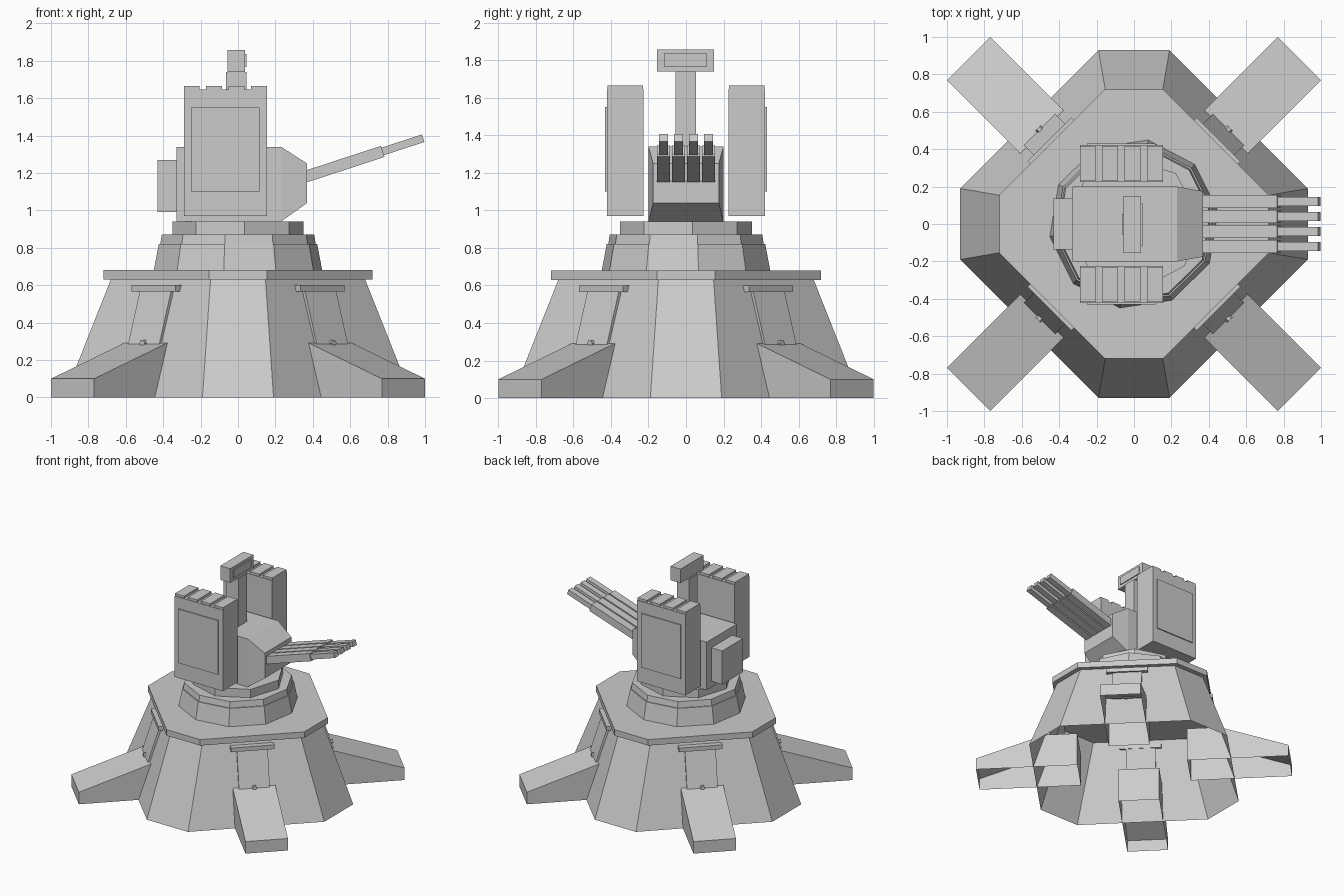
import bpy, bmesh
from math import sin, cos, pi, radians
from mathutils import Matrix, Vector

cube = bpy.data.objects.get("Cube")
if cube:
    bpy.data.objects.remove(cube, do_unlink=True)

# Single plain grey for the whole model
GREY = (0.6, 0.6, 0.6, 1.0)
grey = bpy.data.materials.new("plain_grey")
grey.use_nodes = True
grey.diffuse_color = GREY
bsdf = next(n for n in grey.node_tree.nodes if n.type == 'BSDF_PRINCIPLED')
bsdf.inputs["Base Color"].default_value = GREY


def loft(name, rings, turn=0.0, open_base=False):
    """Skin a list of equal-length rings and cap both ends."""
    bm = bmesh.new()
    loops = [[bm.verts.new(p) for p in ring] for ring in rings]
    n = len(loops[0])
    for a, b in zip(loops, loops[1:]):
        for i in range(n):
            j = (i + 1) % n
            bm.faces.new((a[i], a[j], b[j], b[i]))
    bm.faces.new(loops[0])
    bm.faces.new(loops[-1])
    bmesh.ops.recalc_face_normals(bm, faces=bm.faces)
    if open_base:
        floor = [f for f in bm.faces if all(v.co.z < 0.001 for v in f.verts)]
        bmesh.ops.delete(bm, geom=floor, context='FACES')
    bm.transform(Matrix.Rotation(turn, 4, 'Z'))
    mesh = bpy.data.meshes.new(name)
    bm.to_mesh(mesh)
    bm.free()
    mesh.materials.append(grey)
    obj = bpy.data.objects.new(name, mesh)
    bpy.context.collection.objects.link(obj)
    return obj


def rect_x(x, hy, z0, z1):
    return [(x, -hy, z0), (x, hy, z0), (x, hy, z1), (x, -hy, z1)]


def box(name, x, y, z, turn=0.0):
    rings = [[(px, y[0], z[0]), (px, y[1], z[0]), (px, y[1], z[1]), (px, y[0], z[1])]
             for px in x]
    return loft(name, rings, turn)


def prism(name, profile, half, turn, open_base=False):
    """Extrude a radius/height profile sideways, then turn it about z."""
    rings = [[(r, s * half, z) for r, z in profile] for s in (-1, 1)]
    return loft(name, rings, turn, open_base)


def cut_square(a, b, z):
    """Square with chamfered corners."""
    return [(x, y, z) for x, y in ((a, -b), (b, -a), (b, a), (a, b),
                                   (-a, b), (-b, a), (-b, -a), (-a, -b))]


def polygon(n, r, z, offset):
    return [(r * cos(2 * pi * i / n + offset), r * sin(2 * pi * i / n + offset), z)
            for i in range(n)]


# Hollow base and its deck
loft("base_shell", [cut_square(0.19, 0.93, 0), cut_square(0.147, 0.68, 0.63)], open_base=True)
loft("base_deck", [cut_square(0.155, 0.72, 0.63), cut_square(0.155, 0.72, 0.68)])

# Four diagonal feet with the wall fittings above them
foot_profile = [(0.44, 0), (1.25, 0), (1.25, 0.1), (0.70, 0.29), (0.44, 0.29)]
panel_profile = [(0.68, 0.28), (0.715, 0.28), (0.622, 0.575), (0.59, 0.575)]
for i in range(4):
    turn = radians(45 + 90 * i)
    prism(f"foot_{i}", foot_profile, 0.163, turn, True)
    prism(f"wall_panel_{i}", panel_profile, 0.118, turn)
    box(f"wall_ledge_{i}", (0.59, 0.64), (-0.166, 0.166), (0.565, 0.60), turn)
    knob = [[(r, 0.02 * cos(k * pi / 3), 0.29 + 0.02 * sin(k * pi / 3)) for k in range(6)]
            for r in (0.68, 0.725)]
    loft(f"hinge_knob_{i}", knob, turn)

# Rotating rings under the turret
skew = radians(8.4)
loft("lower_ring", [polygon(10, r, z, skew) for r, z in
                    ((0.455, 0.68), (0.428, 0.82), (0.42, 0.82), (0.412, 0.87))])
loft("upper_ring", [polygon(8, 0.352, z, radians(5.6)) for z in (0.87, 0.94)])

# Turret body with tapered nose, and rear housing
loft("turret_body", [rect_x(-0.33, 0.2, 0.94, 1.34), rect_x(0.23, 0.2, 0.94, 1.34),
                     rect_x(0.37, 0.175, 1.04, 1.25)])
box("rear_housing", (-0.43, -0.33), (-0.137, 0.137), (0.99, 1.27))

# Launcher pods on both sides, each with lids and an outer plate
for side, s in (("left", 1), ("right", -1)):
    x0, x1 = -0.29, 0.155
    box(f"{side}_pod", (x0, x1), (s * 0.225, s * 0.422), (0.97, 1.645))
    box(f"{side}_pod_plate", (x0 + 0.04, x1 - 0.04), (s * 0.42, s * 0.431), (1.1, 1.55))
    pitch = (x1 - x0 + 0.035) / 4
    for k in range(4):
        lx = x0 + k * pitch
        box(f"{side}_pod_lid_{k}", (lx, lx + pitch - 0.035),
            (s * 0.23, s * 0.417), (1.64, 1.664))

# Sensor mast and head
box("mast", (-0.065, 0.045), (-0.057, 0.053), (1.33, 1.74))
box("sensor_head", (-0.055, 0.037), (-0.155, 0.15), (1.74, 1.857))
box("sensor_window", (0.03, 0.045), (-0.118, 0.113), (1.767, 1.835))

# Four raised two-stage gun barrels
pitch_up = Matrix.Translation((0.37, 0, 1.183)) @ Matrix.Rotation(radians(-18.1), 4, 'Y')
for k in range(4):
    y = (k - 1.5) * 0.08
    for part, t0, t1, hw, hh in (("barrel_sleeve", -0.05, 0.425, 0.034, 0.031),
                                 ("barrel_tip", 0.4, 0.652, 0.025, 0.021)):
        gun = box(f"{part}_{k}", (t0, t1), (y - hw, y + hw), (-hh, hh))
        gun.data.transform(pitch_up)
